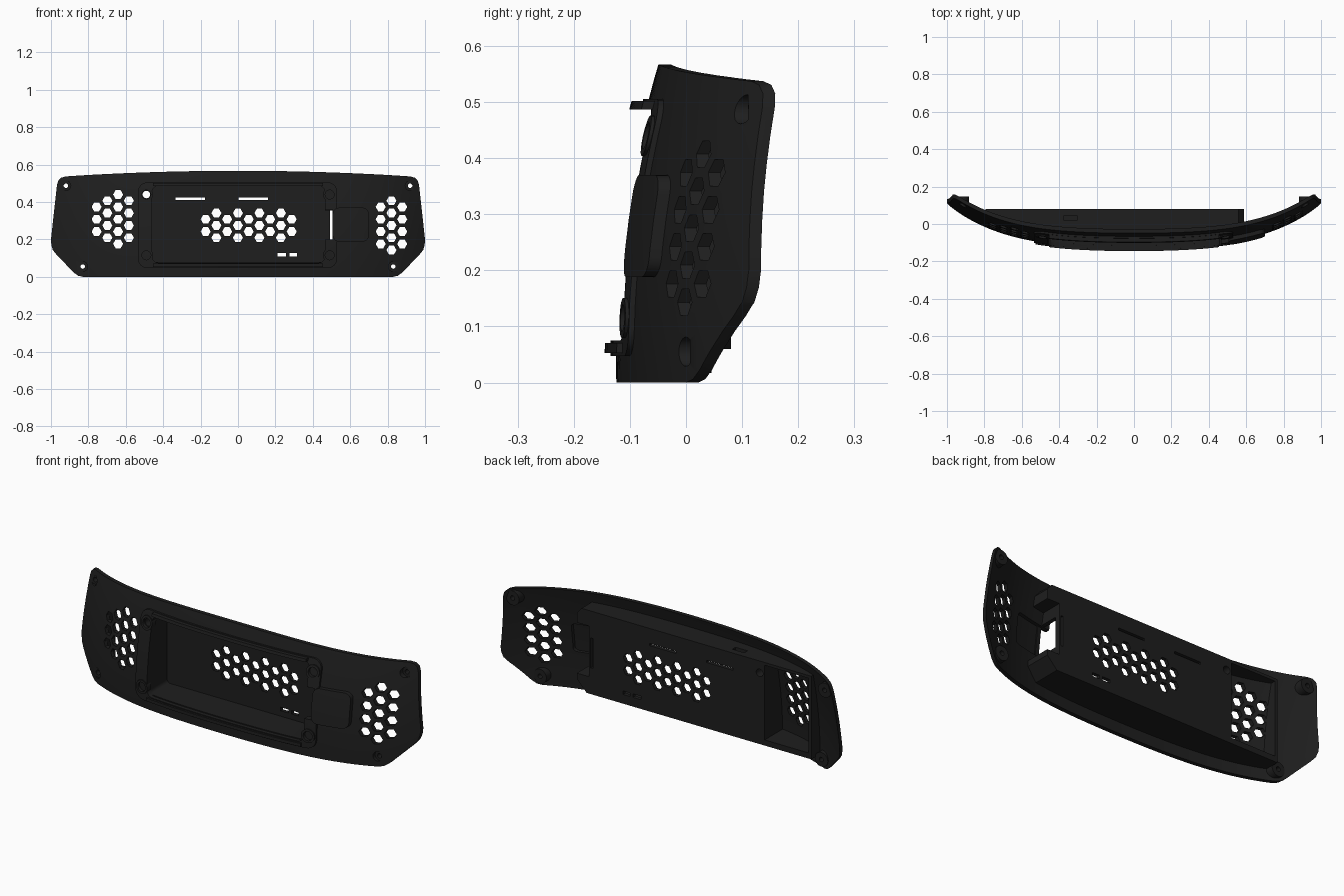
import bpy, bmesh, math

cube = bpy.data.objects.get("Cube")
if cube:
    bpy.data.objects.remove(cube, do_unlink=True)

black = bpy.data.materials.new("matte black")
black.use_nodes = True
black.diffuse_color = (0.013, 0.013, 0.013, 1)
black.node_tree.nodes["Principled BSDF"].inputs["Base Color"].default_value = black.diffuse_color

FAR = 0.4


def surf(x, z):
    """Depth of the curved front surface."""
    return -0.125 + 0.283 * (z - 0.05) ** 2 + 0.07 * x ** 2 + 0.16 * x ** 4


def finish(name, bm):
    bmesh.ops.recalc_face_normals(bm, faces=bm.faces)
    mesh = bpy.data.meshes.new(name)
    bm.to_mesh(mesh)
    bm.free()
    obj = bpy.data.objects.new(name, mesh)
    bpy.context.collection.objects.link(obj)
    mesh.materials.append(black)
    return obj


def prisms(name, outlines, y0=-FAR, y1=FAR):
    """Outlines in x and z, extruded along y."""
    bm = bmesh.new()
    for pts in outlines:
        face = bm.faces.new([bm.verts.new((x, y0, z)) for x, z in pts])
        ext = bmesh.ops.extrude_face_region(bm, geom=[face])["geom"]
        for v in ext:
            if isinstance(v, bmesh.types.BMVert):
                v.co.y = y1
    return finish(name, bm)


def slab(d0, d1):
    """Curved sheet between two offsets of the front surface."""
    bm = bmesh.new()
    bmesh.ops.create_grid(bm, x_segments=56, y_segments=14, size=1)
    for v in bm.verts:
        x, z = v.co.x * 1.06, 0.29 + v.co.y * 0.35
        v.co = (x, surf(x, z) + d0, z)
    ext = bmesh.ops.extrude_face_region(bm, geom=bm.faces[:])["geom"]
    for v in ext:
        if isinstance(v, bmesh.types.BMVert):
            v.co.y += d1 - d0
    return finish("sheet", bm)


def carve(obj, cutter, op="DIFFERENCE"):
    mod = obj.modifiers.new("cut", "BOOLEAN")
    mod.object, mod.operation, mod.solver = cutter, op, "EXACT"
    dg = bpy.context.evaluated_depsgraph_get()
    mesh = bpy.data.meshes.new_from_object(obj.evaluated_get(dg))
    obj.modifiers.clear()
    obj.data = mesh
    bpy.data.objects.remove(cutter, do_unlink=True)
    return obj


def cut(obj, outlines, y0=-FAR, y1=FAR):
    return carve(obj, prisms("cutter", outlines, y0, y1))


def conform(name, outlines, d0, d1, y1=FAR):
    """Part with the given outline that follows the curved surface."""
    return carve(prisms(name, outlines, -FAR, y1), slab(d0, d1), "INTERSECT")


def ngon(x, z, r, n=24):
    return [(x + r * math.cos(math.tau * i / n), z + r * math.sin(math.tau * i / n)) for i in range(n)]


def rrect(x0, z0, x1, z1, r=0.0):
    if r == 0:
        return [(x0, z0), (x1, z0), (x1, z1), (x0, z1)]
    pts = []
    corners = [(x1 - r, z1 - r), (x0 + r, z1 - r), (x0 + r, z0 + r), (x1 - r, z0 + r)]
    for k, (cx, cz) in enumerate(corners):
        for i in range(7):
            a = math.pi / 2 * (k + i / 6)
            pts.append((cx + r * math.cos(a), cz + r * math.sin(a)))
    return pts


def comb(x0, z_mid, counts):
    """Honeycomb of hexagons, one count per column."""
    return [ngon(x0 + 0.0575 * c, z_mid + 0.066 * (i - (n - 1) / 2), 0.027, 6)
            for c, n in enumerate(counts) for i in range(n)]


# Shared outlines
half = [(0.83, 0), (0.855, 0.006), (0.877, 0.022), (0.97, 0.118), (0.99, 0.143), (0.998, 0.17),
        (1.0, 0.2), (0.968, 0.49), (0.96, 0.515), (0.945, 0.53), (0.92, 0.537)]
crown = [(x / 10, 0.567 - 0.035 * (x / 10) ** 2) for x in range(8, -9, -1)]
outline = half + crown + [(-x, z) for x, z in reversed(half)]
opening = rrect(-0.46, 0.075, 0.465, 0.487, 0.035)
notch = rrect(0.44, 0.2, 0.506, 0.36)
screws = [(s * x, z, back) for s in (-1, 1) for x, z, back in ((0.92, 0.487, 0.147), (0.83, 0.055, 0.045))]
corners = [(x, z) for x in (-0.49, 0.49) for z in (0.115, 0.44)]
boss_hole = ngon(-0.49, 0.44, 0.02)

# Curved panel with vents, pocket opening and screw holes
panel = conform("curved_panel", [outline], 0, 0.022)
cut(panel, [opening])
cut(panel, [rrect(0.44, 0.2, 0.685, 0.355, 0.02)])
cut(panel, comb(-0.756, 0.308, (3, 4, 5, 4)) + comb(0.763, 0.275, (4, 5, 4)) + [boss_hole])
cut(panel, [ngon(x, z, 0.012) for x, z, b in screws])
for x, z, b in screws:
    cut(panel, [ngon(x, z, 0.026)], y1=surf(x, z) + 0.008)

# Screw standoffs on the back
for i, (x, z, back) in enumerate(screws):
    post = conform(f"standoff_{i + 1}", [ngon(x, z, 0.038, 32)], 0.006, FAR, back)
    cut(post, [ngon(x, z, 0.012)])
    cut(post, [ngon(x, z, 0.026)], y1=surf(x, z) + 0.008)

# Raised surround of the pocket
frame = conform("pocket_frame", [rrect(-0.535, 0.047, 0.53, 0.505, 0.05)], -0.01, 0.01)
cut(frame, [opening])
cut(frame, [notch])
cut(frame, [ngon(x, z, 0.028) for x, z in corners])

# Lips above and below the pocket
conform("upper_lip", [rrect(-0.455, 0.487, 0.455, 0.502)], -0.03, 0.005)
conform("lower_lip", [rrect(-0.455, 0.053, 0.455, 0.07)], -0.02, 0.005)

# Corner screw bosses
for i, (x, z) in enumerate(corners):
    boss = conform(f"corner_boss_{i + 1}", [ngon(x, z, 0.036)], -0.016, 0.02)
    cut(boss, [ngon(x, z, 0.024)], y1=surf(x, z) + 0.002)
    if (x, z) == corners[1]:
        cut(boss, [boss_hole])

# Cable cover beside the pocket
tab = conform("cable_cover", [rrect(0.506, 0.188, 0.7, 0.37, 0.035)], -0.022, 0.004)

# Rear housing: pocket, side compartment and cable window
shell = [(-0.795, 0.06), (0.53, 0.06), (0.588, 0.12), (0.588, 0.47), (0.56, 0.503), (-0.795, 0.503)]
housing = conform("rear_housing", [shell], 0.01, FAR, 0.08)
cut(housing, [rrect(-0.46, 0.08, 0.494, 0.485, 0.02)], y1=0.06)
cut(housing, [rrect(-0.78, 0.09, -0.52, 0.488)])
cut(housing, [rrect(0.515, 0.15, 0.7, 0.42)])
cut(housing, [rrect(0.45, 0.2, 0.65, 0.36)], y1=0.05)
cut(housing, [rrect(0.493, 0.2, 0.506, 0.36)])
cut(housing, comb(-0.173, 0.275, (2, 3, 2, 3, 2, 3, 2, 3, 2)))
cut(housing, [rrect(-0.333, 0.411, -0.177, 0.423), rrect(0.003, 0.411, 0.16, 0.423),
              rrect(0.21, 0.109, 0.257, 0.128), rrect(0.275, 0.109, 0.315, 0.128), boss_hole])
cut(housing, [rrect(-0.375, 0.47, -0.305, 0.53)], 0.018, 0.045)

# Smooth the curved faces, keep edges sharp
for obj in bpy.context.collection.objects:
    if obj.type == "MESH" and black.name in obj.data.materials:
        bpy.ops.object.select_all(action="DESELECT")
        obj.select_set(True)
        bpy.context.view_layer.objects.active = obj
        bpy.ops.object.shade_smooth_by_angle(angle=math.radians(30))
